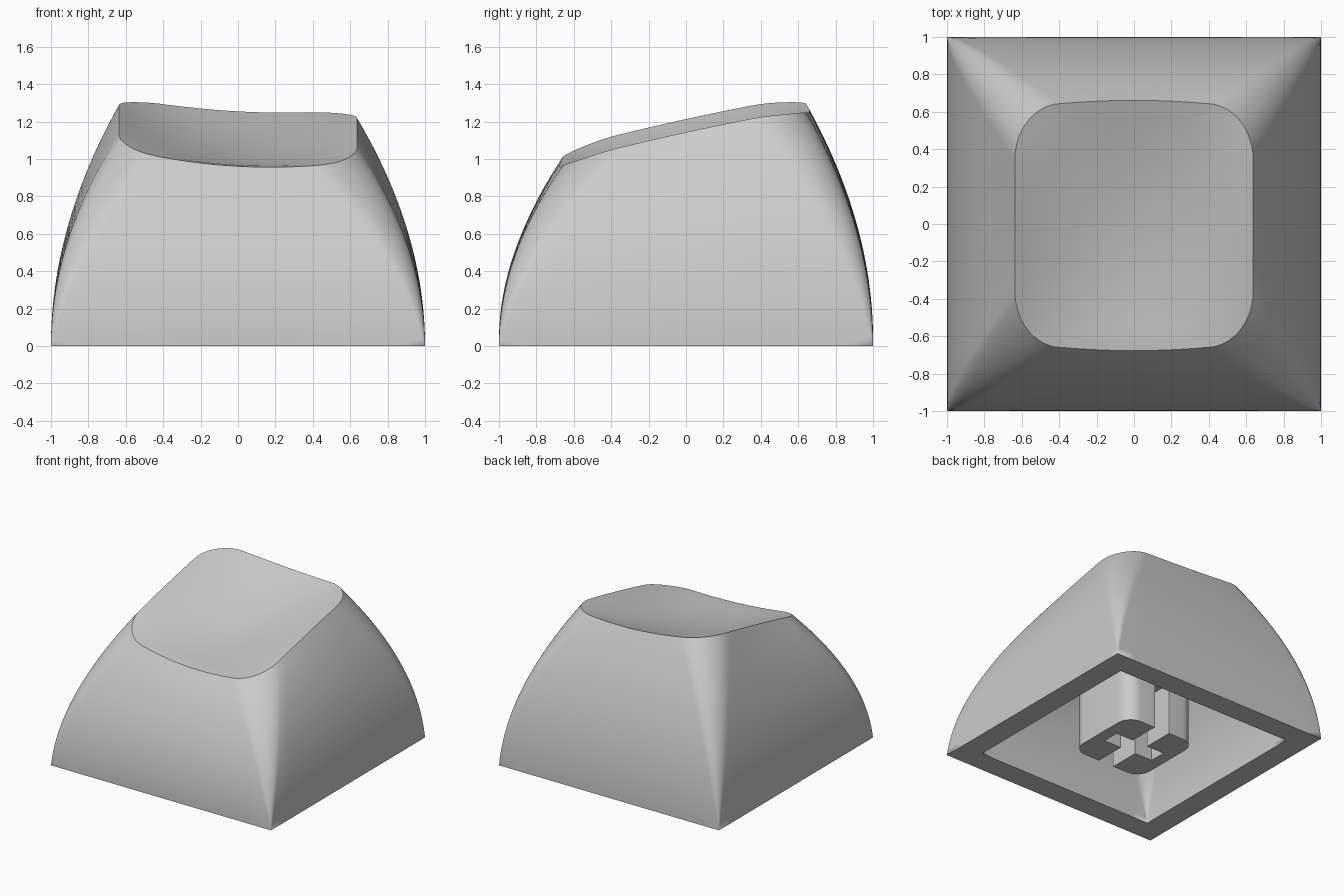
import bpy, bmesh, math
from mathutils import Vector

cube = bpy.data.objects.get("Cube")
if cube:
    bpy.data.objects.remove(cube)

grey = bpy.data.materials.new("light_grey")
grey.use_nodes = True
COLOUR = (0.6, 0.6, 0.6, 1)
grey.diffuse_color = COLOUR
grey.node_tree.nodes["Principled BSDF"].inputs["Base Color"].default_value = COLOUR

HX, HY, RX, RY, SHIFT = 0.637, 0.652, 0.25, 0.30, -0.008
ARC, SIDE, RINGS, DISH_RINGS = 12, 12, 24, 12
CORNERS = ((1, 1), (-1, 1), (-1, -1), (1, -1))


def dish(x, y):
    """Height of the scooped, tilted top."""
    bowl = max(0, 1 - (x / HX) ** 2) * max(0, 1 - (y / HY) ** 2)
    return 1.125 + 0.219 * y - 0.055 * x + 0.13 * x * x - 0.036 * y * y - 0.08 * bowl


def outline():
    """Pairs of (unit square point, rounded top point), counter-clockwise."""
    pts = []
    for k, (sx, sy) in enumerate(CORNERS):
        # corner arc
        for i in range(ARC + 1):
            a = math.pi / 2 * (k + i / ARC)
            p = Vector((sx * (HX - RX) + RX * math.cos(a), sy * (HY - RY) + RY * math.sin(a)))
            pts.append((Vector((sx, sy)), p))
        # side run towards the next corner
        nx, ny = CORNERS[(k + 1) % 4]
        for i in range(1, SIDE):
            q = Vector((sx, sy)).lerp(Vector((nx, ny)), i / SIDE)
            if sy == ny:
                p = Vector((q.x * (HX - RX), sy * (HY + 0.017 * (1 - q.x ** 2))))
            else:
                p = Vector((sx * HX, q.y * (HY - RY)))
            pts.append((q, p))
    return [(q, p + Vector((0, SHIFT))) for q, p in pts]


def add_object(name, bm):
    bmesh.ops.recalc_face_normals(bm, faces=bm.faces)
    mesh = bpy.data.meshes.new(name)
    bm.to_mesh(mesh)
    bm.free()
    mesh.materials.append(grey)
    obj = bpy.data.objects.new(name, mesh)
    bpy.context.collection.objects.link(obj)
    return obj


def smooth(obj, angle):
    bpy.ops.object.select_all(action='DESELECT')
    obj.select_set(True)
    bpy.context.view_layer.objects.active = obj
    bpy.ops.object.shade_smooth_by_angle(angle=math.radians(angle))


def bridge(bm, a, b):
    for i in range(len(a)):
        j = (i + 1) % len(a)
        bm.faces.new((a[i], a[j], b[j], b[i]))


def shell(bm, pts, inset, drop):
    """Bulging walls and dished top; returns the bottom ring."""
    rings = []
    for r in range(RINGS + 1):
        t = r / RINGS
        ring = []
        for q, p in pts:
            sharp = Vector((q.x * HX, q.y * HY + SHIFT))
            # walls lean in along a parabola while the corners round off evenly
            c = q.lerp(sharp, t * t) + (p - sharp) * t - q * inset
            top = p - q * inset
            ring.append(bm.verts.new((c.x, c.y, t * (dish(top.x, top.y) - drop))))
        rings.append(ring)
    for r in range(1, DISH_RINGS):
        ring = []
        for q, p in pts:
            c = (p - q * inset) * (1 - r / DISH_RINGS)
            ring.append(bm.verts.new((c.x, c.y, dish(c.x, c.y) - drop)))
        rings.append(ring)
    for a, b in zip(rings, rings[1:]):
        bridge(bm, a, b)
    tip = bm.verts.new((0, 0, dish(0, 0) - drop))
    last = rings[-1]
    for i in range(len(last)):
        bm.faces.new((last[i], last[(i + 1) % len(last)], tip))
    return rings[0]


# Hollow cap: outer shell, inner cavity and the flat rim between them
bm = bmesh.new()
points = outline()
bridge(bm, shell(bm, points, 0, 0), shell(bm, points, 0.187, 0.18))
bmesh.ops.remove_doubles(bm, verts=bm.verts, dist=1e-6)
cap = add_object("cap_shell", bm)
smooth(cap, 30)

# Stem: rounded square post reaching up into the cap
bm = bmesh.new()
low, high = [], []
A, R = 0.327, 0.12
for k, (sx, sy) in enumerate(CORNERS):
    for i in range(9):
        a = math.pi / 2 * (k + i / 8)
        x, y = sx * (A - R) + R * math.cos(a), sy * (A - R) + R * math.sin(a)
        low.append(bm.verts.new((x, y, 0.0)))
        high.append(bm.verts.new((x, y, dish(x, y) - 0.1)))
bridge(bm, low, high)
bm.faces.new(low)
bm.faces.new(high)
stem = add_object("stem", bm)

# Cross-shaped socket: the front-to-back slot runs right through, the other is closed
for hx, hy in ((0.07, 0.5), (0.23, 0.07)):
    bm = bmesh.new()
    bmesh.ops.create_cube(bm, size=2)
    bmesh.ops.scale(bm, vec=(hx, hy, 0.43), verts=bm.verts)
    cutter = add_object("socket_cutter", bm)
    cutter.hide_render = True
    cut = stem.modifiers.new("socket", 'BOOLEAN')
    cut.operation, cut.solver, cut.object = 'DIFFERENCE', 'EXACT', cutter
    bpy.context.view_layer.objects.active = stem
    bpy.ops.object.modifier_apply(modifier=cut.name)
    bpy.data.objects.remove(cutter)
smooth(stem, 30)
